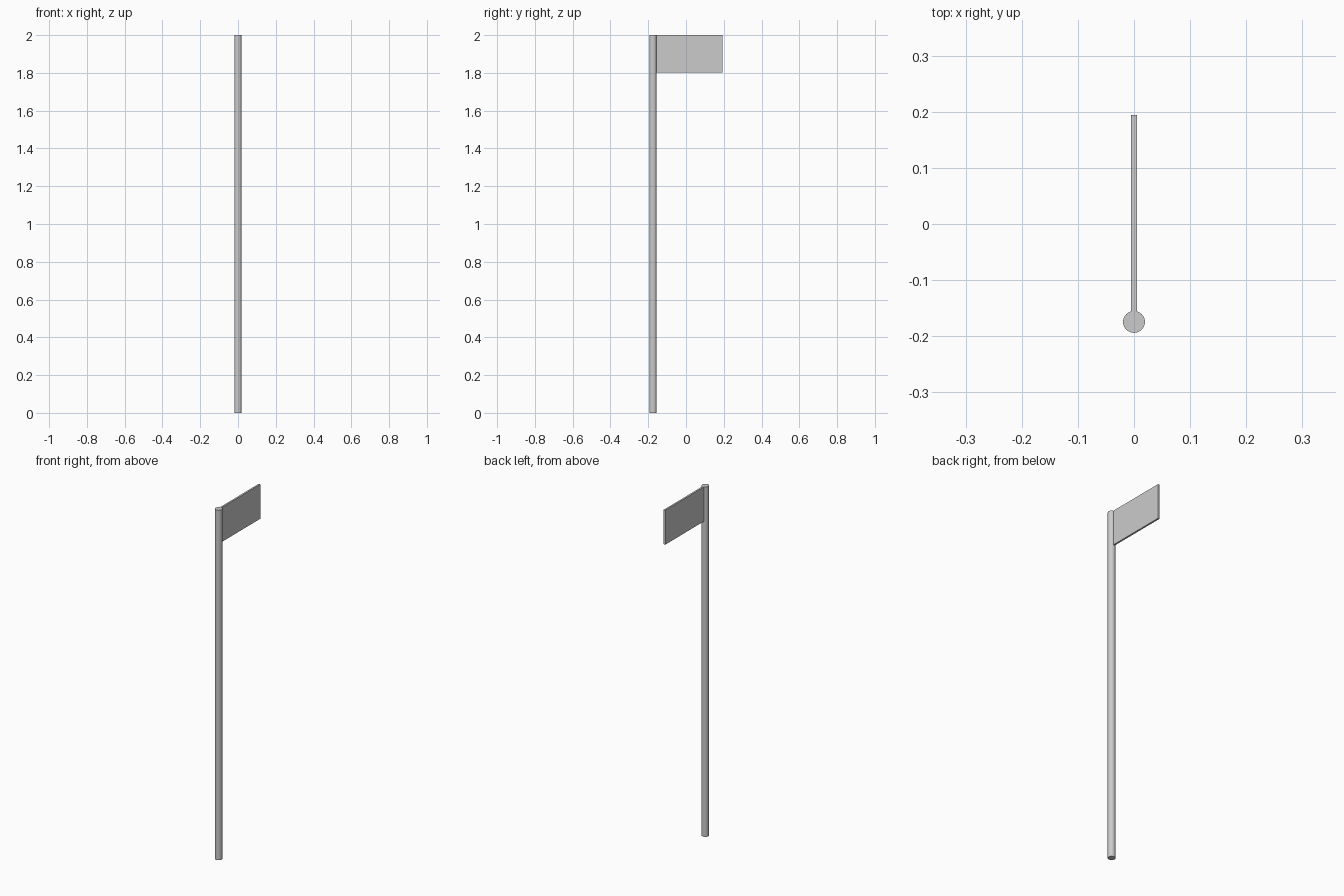
import bpy

if "Cube" in bpy.data.objects:
    bpy.data.objects.remove(bpy.data.objects["Cube"])

HEIGHT = 2.0
RADIUS = 0.0195
POLE_Y = -0.1745
FLAG_START, FLAG_END = -0.157, 0.194
FLAG_HEIGHT, FLAG_THICKNESS = 0.197, 0.01

# Round upright pole
bpy.ops.mesh.primitive_cylinder_add(vertices=32, radius=RADIUS, depth=HEIGHT,
                                    location=(0, POLE_Y, HEIGHT / 2))
pole = bpy.context.object
pole.name = "pole"
bpy.ops.object.shade_smooth_by_angle()

# Flat rectangular sign plate, flush with the top of the pole
bpy.ops.mesh.primitive_cube_add(size=1, location=(0, (FLAG_START + FLAG_END) / 2,
                                                  HEIGHT - FLAG_HEIGHT / 2))
plate = bpy.context.object
plate.name = "sign_plate"
plate.scale = (FLAG_THICKNESS, FLAG_END - FLAG_START, FLAG_HEIGHT)
bpy.ops.object.transform_apply(location=False, rotation=False, scale=True)
